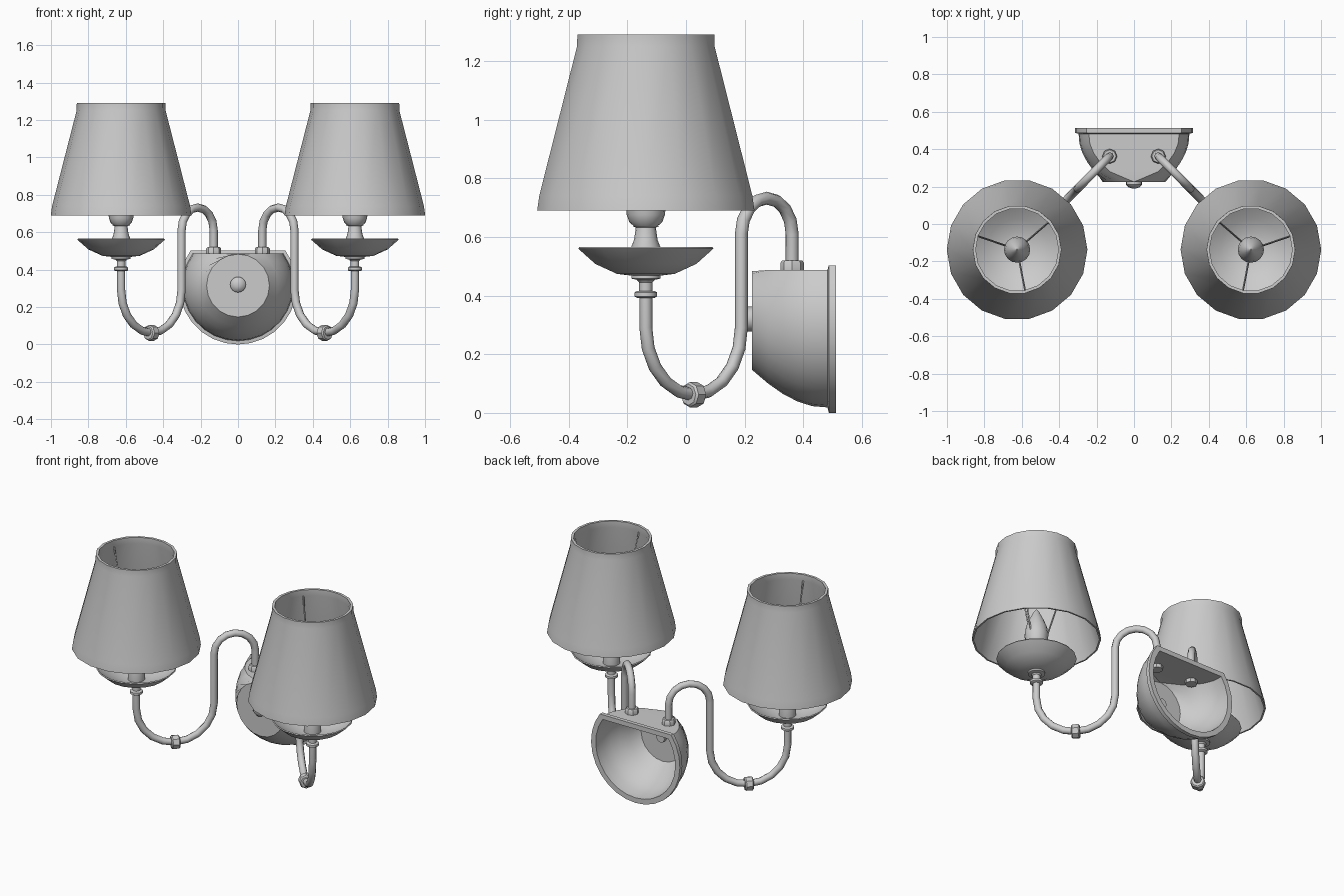
import bpy, bmesh, math
from mathutils import Vector, Matrix

if "Cube" in bpy.data.objects:
    bpy.data.objects.remove(bpy.data.objects["Cube"], do_unlink=True)

grey = bpy.data.materials.new("plain grey")
grey.use_nodes = True
COLOUR = (0.6, 0.6, 0.6, 1)
grey.diffuse_color = COLOUR
grey.node_tree.nodes["Principled BSDF"].inputs["Base Color"].default_value = COLOUR


def smooth(obj, angle=35):
    bpy.ops.object.select_all(action='DESELECT')
    obj.select_set(True)
    bpy.context.view_layer.objects.active = obj
    bpy.ops.object.shade_smooth_by_angle(angle=math.radians(angle))


def finish(name, bm, matrix=Matrix()):
    bmesh.ops.remove_doubles(bm, verts=bm.verts, dist=1e-5)
    bmesh.ops.recalc_face_normals(bm, faces=bm.faces)
    bm.transform(matrix)
    mesh = bpy.data.meshes.new(name)
    bm.to_mesh(mesh)
    bm.free()
    mesh.materials.append(grey)
    obj = bpy.data.objects.new(name, mesh)
    bpy.context.collection.objects.link(obj)
    smooth(obj)
    return obj


def loft(name, loops, matrix=Matrix(), caps=(False, False), ring=False):
    """Bridge equal-length closed loops of points."""
    bm = bmesh.new()
    rows = [[bm.verts.new(p) for p in loop] for loop in loops]
    pairs = list(zip(rows, rows[1:])) + ([(rows[-1], rows[0])] if ring else [])
    for a, b in pairs:
        for i in range(len(a)):
            j = (i + 1) % len(a)
            bm.faces.new((a[i], a[j], b[j], b[i]))
    for want, row in zip(caps, (rows[0], rows[-1])):
        if want:
            bm.faces.new(row)
    return finish(name, bm, matrix)


def lathe(name, profile, n, matrix, caps=(True, True), ring=False, turn=0.0):
    """Revolve (radius, height) points about local z."""
    loops = [[(r * math.cos(turn + math.tau * i / n), r * math.sin(turn + math.tau * i / n), z)
              for i in range(n)] for r, z in profile]
    return loft(name, loops, matrix, caps, ring)


def tube(name, points, radius, res=2):
    curve = bpy.data.curves.new(name, 'CURVE')
    curve.dimensions = '3D'
    curve.bevel_depth = radius
    curve.bevel_resolution = res
    curve.use_fill_caps = True
    line = curve.splines.new('POLY')
    line.points.add(len(points) - 1)
    for p, co in zip(line.points, points):
        p.co = (*co, 1)
    curve.materials.append(grey)
    obj = bpy.data.objects.new(name, curve)
    bpy.context.collection.objects.link(obj)
    bpy.ops.object.select_all(action='DESELECT')
    obj.select_set(True)
    bpy.context.view_layer.objects.active = obj
    bpy.ops.object.convert(target='MESH')
    smooth(bpy.context.object, 50)


# Wall bowl: round loops with a flat top, lofted from the back to the front
MID = 0.315


def d_loop(r, y, top, n=20):
    chord = min(top - MID, r)
    start = math.asin(chord / r)
    sweep = math.pi + 2 * start
    return [(r * math.cos(start - sweep * i / n), y, MID + r * math.sin(start - sweep * i / n))
            for i in range(n + 1)]


outer = [(0.297, 0.49), (0.292, 0.43), (0.276, 0.38), (0.25, 0.33), (0.215, 0.28), (0.168, 0.225)]
loft("wall_bowl_outside", [d_loop(r, y, 0.487) for r, y in outer], caps=(False, True))
loft("wall_bowl_inside", [d_loop(r - 0.015, y + 0.012, 0.473) for r, y in outer], caps=(False, True))
loft("wall_bowl_rim", [d_loop(0.315, 0.512, 0.503), d_loop(0.315, 0.487, 0.503),
                       d_loop(0.295, 0.482, 0.487), d_loop(0.28, 0.487, 0.473),
                       d_loop(0.282, 0.512, 0.473)], ring=True)

# Front knob and the screw end behind it
facing = Matrix.Translation((0, 0.225, 0.32)) @ Matrix.Rotation(math.pi / 2, 4, 'X')
lathe("front_knob", [(0.042, 0), (0.042, 0.015), (0.03, 0.028), (0.012, 0.034)], 16, facing)
lathe("knob_screw", [(0.03, -0.035), (0.03, -0.01)], 8, facing)

shade_profile = [(0.376, 0.69), (0.369, 0.74), (0.238, 1.25), (0.237, 1.29),
                 (0.221, 1.29), (0.221, 1.25), (0.357, 0.74), (0.366, 0.69)]
dish_profile = [(0.024, 0.452), (0.05, 0.458), (0.05, 0.468), (0.1, 0.474), (0.175, 0.508),
                (0.234, 0.56), (0.23, 0.566), (0.165, 0.52), (0.09, 0.49), (0.05, 0.485)]
socket_profile = [(0.05, 0.485), (0.05, 0.565), (0.04, 0.59), (0.034, 0.632), (0.048, 0.638)]
bulb_profile = [(0.035, 0.632), (0.056, 0.65), (0.065, 0.675), (0.07, 0.72),
                (0.062, 0.77), (0.042, 0.82), (0.018, 0.87), (0.003, 0.89)]

for side, label in ((1, "left"), (-1, "right")):
    start = Vector((0.13 * side, 0.362, 0))
    end = Vector((0.625 * side, -0.137, 0))
    along = (end - start).normalized()
    length = (end - start).length
    up = Vector((0, 0, 1))
    at_start, at_end = Matrix.Translation(start), Matrix.Translation(end)

    # Curved arm: up, over, down, and under to the lamp
    bend = 0.122
    low = (length - 2 * bend) / 2
    flat = [(0, 0.46)]
    flat += [(bend - bend * math.cos(math.pi * i / 8), 0.61 + bend * math.sin(math.pi * i / 8))
             for i in range(9)]
    flat += [(2 * bend + low - low * math.cos(math.pi * i / 10),
              0.062 + low - low * math.sin(math.pi * i / 10)) for i in range(11)]
    flat += [(length, 0.4)]
    tube(label + "_arm", [start + along * d + up * z for d, z in flat], 0.022)

    # Nuts above and below the bowl top
    lathe(label + "_nut", [(0.04, 0.487), (0.04, 0.512), (0.034, 0.52)], 8, at_start)
    lathe(label + "_inner_nut", [(0.036, 0.45), (0.036, 0.475)], 8, at_start)

    # Collar at the lowest point of the arm
    spot = start + along * (2 * bend + low) + up * 0.062
    collar = Matrix.Translation(spot) @ along.to_track_quat('Z', 'Y').to_matrix().to_4x4()
    lathe(label + "_collar", [(0.036, -0.025), (0.043, -0.018), (0.043, 0.018), (0.036, 0.025)],
          8, collar)

    # Lamp holder
    lathe(label + "_ring", [(0.03, 0.392), (0.038, 0.397), (0.038, 0.411), (0.03, 0.416)], 16, at_end)
    lathe(label + "_neck", [(0.023, 0.41), (0.023, 0.445), (0.032, 0.455)], 12, at_end)
    lathe(label + "_dish", dish_profile, 18, at_end)
    lathe(label + "_socket", socket_profile, 16, at_end)
    lathe(label + "_bulb", bulb_profile, 16, at_end)
    lathe(label + "_shade", shade_profile, 18, at_end, (False, False), ring=True)

    # Three thin wires from the socket to the top of the shade
    for k in range(3):
        a = math.radians(19 + 120 * k)
        out = Vector((side * math.cos(a), math.sin(a), 0))
        tube(f"{label}_shade_wire_{k + 1}",
             [end + out * 0.045 + up * 0.66, end + out * 0.222 + up * 1.25], 0.005, 0)
